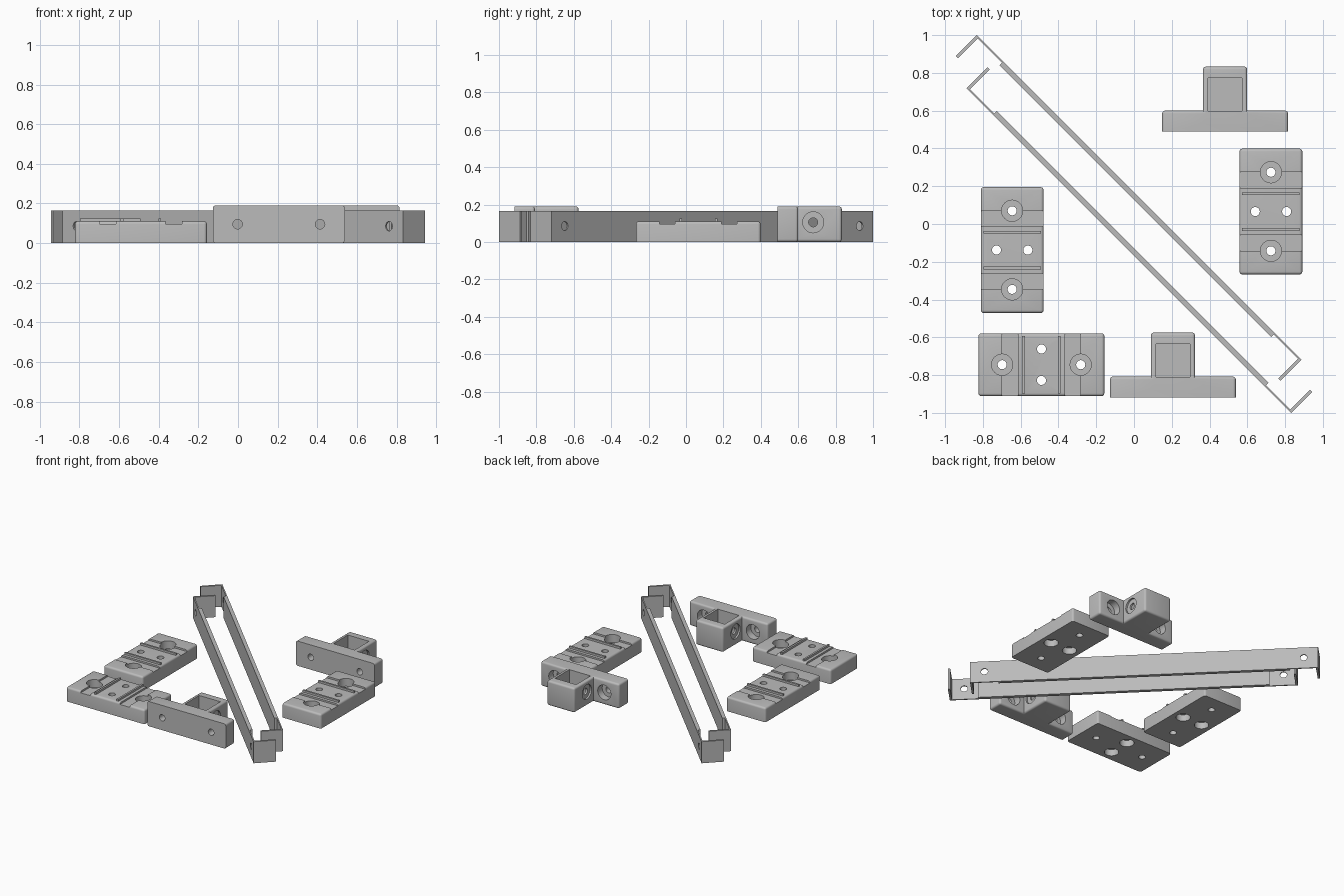
import bpy, bmesh, math
from mathutils import Matrix, Vector

cube = bpy.data.objects.get("Cube")
if cube:
    bpy.data.objects.remove(cube, do_unlink=True)

grey = bpy.data.materials.new("plain grey")
grey.use_nodes = True
colour = (0.5, 0.5, 0.5, 1)
grey.diffuse_color = colour
grey.node_tree.nodes["Principled BSDF"].inputs["Base Color"].default_value = colour


def add(name, bm):
    bmesh.ops.recalc_face_normals(bm, faces=bm.faces[:])
    mesh = bpy.data.meshes.new(name)
    bm.to_mesh(mesh)
    bm.free()
    obj = bpy.data.objects.new(name, mesh)
    bpy.context.collection.objects.link(obj)
    return obj


def block(name, low, high, rounding=0):
    """Box between two corners; every edge off the bottom face can be rounded."""
    low, high = Vector(low), Vector(high)
    bm = bmesh.new()
    bmesh.ops.create_cube(bm, size=1)
    for v in bm.verts:
        v.co = Vector((v.co[i] * (high - low)[i] + (low + high)[i] / 2 for i in range(3)))
    if rounding:
        edges = [e for e in bm.edges if max(v.co.z for v in e.verts) > low.z + 0.001]
        bmesh.ops.bevel(bm, geom=edges, offset=rounding, segments=4,
                        profile=0.5, affect='EDGES')
    return add(name, bm)


def rod(start, end, radius):
    """Cylinder between two points, used as a drill."""
    start, end = Vector(start), Vector(end)
    axis = end - start
    turn = axis.to_track_quat('Z', 'Y').to_matrix().to_4x4()
    bm = bmesh.new()
    bmesh.ops.create_cone(bm, cap_ends=True, segments=40, radius1=radius, radius2=radius,
                          depth=axis.length,
                          matrix=Matrix.Translation((start + end) / 2) @ turn)
    return add("drill", bm)


def combine(obj, tools, operation):
    for tool in tools:
        tool.hide_render = True
        mod = obj.modifiers.new("shape", 'BOOLEAN')
        mod.operation, mod.solver, mod.object = operation, 'EXACT', tool
    bpy.context.view_layer.update()
    result = bpy.data.meshes.new_from_object(
        obj.evaluated_get(bpy.context.evaluated_depsgraph_get()))
    obj.modifiers.clear()
    obj.data = result
    for tool in tools:
        bpy.data.objects.remove(tool, do_unlink=True)


def finish(obj):
    obj.data.materials.clear()
    obj.data.materials.append(grey)
    bpy.ops.object.select_all(action='DESELECT')
    obj.select_set(True)
    bpy.context.view_layer.objects.active = obj
    bpy.ops.object.shade_smooth_by_angle(angle=math.radians(35))


def place(obj, location, turn=(0, 0, 0)):
    obj.location = location
    obj.rotation_euler = [math.radians(a) for a in turn]


def twin(obj, name):
    copy = obj.copy()
    copy.name = name
    bpy.context.collection.objects.link(copy)
    return copy


HOLE, BORE, SPACING = 0.024, 0.056, 0.208
SIDES = (-1, 1)

# Clamp plate: rounded slab, shallow grooves, screw holes and gripping ridges
plate = block("left_clamp_plate", (-0.166, -0.333, 0), (0.166, 0.333, 0.11), 0.015)
cuts, ridges = [], []
for s in SIDES:
    near, far = sorted((s * 0.125, s * SPACING))
    cuts += [
        block("groove", (-0.3, near, 0.097), (0.3, far, 0.2)),
        rod((0, s * SPACING, 0.05), (0, s * SPACING, 0.2), BORE),
        rod((0, s * SPACING, -0.1), (0, s * SPACING, 0.2), HOLE),
        rod((s * 0.083, 0, -0.1), (s * 0.083, 0, 0.2), HOLE),
        rod((s * 0.083, 0, -0.1), (s * 0.083, 0, 0.05), 0.05),
    ]
    ridges.append(block("ridge", (-0.152, s * 0.095 - 0.007, 0.09),
                        (0.152, s * 0.095 + 0.007, 0.125)))
combine(plate, cuts, 'DIFFERENCE')
combine(plate, ridges, 'UNION')
finish(plate)
place(plate, (-0.645, -0.138, 0))
place(twin(plate, "right_clamp_plate"), (0.725, 0.066, 0))
place(twin(plate, "front_clamp_plate"), (-0.49, -0.745, 0), (0, 0, 90))

# T bracket: mounting bar with a hollow post, modelled standing on its mounting face
bracket = block("back_bracket", (-0.333, -0.095, 0), (0.333, 0.095, 0.11), 0.015)
post = block("post", (-0.117, -0.095, 0.04), (0.117, 0.095, 0.343), 0.015)
combine(bracket, [post], 'UNION')
cuts = [block("pocket", (-0.09, -0.2, 0.108), (0.09, 0.068, 0.282))]
for s in SIDES:
    cuts += [
        rod((s * SPACING, 0, 0.055), (s * SPACING, 0, 0.2), BORE),
        rod((s * SPACING, 0, -0.1), (s * SPACING, 0, 0.2), HOLE),
        rod((s * 0.104, -0.01, 0.19), (s * 0.2, -0.01, 0.19), BORE),
        rod((s * 0.05, -0.01, 0.19), (s * 0.2, -0.01, 0.19), HOLE),
    ]
combine(bracket, cuts, 'DIFFERENCE')
finish(bracket)
place(bracket, (0.482, 0.49, 0.095), (-90, 0, 0))
place(twin(bracket, "front_bracket"), (0.206, -0.918, 0.095), (-90, 0, 0))

# Diagonal rail: long strip with thinned ends and hooked tips, mirrored end to end
END, THICK = 1.2155, 1.0175
half = [(END, 0), (END, -0.157), (END - 0.016, -0.157), (END - 0.016, -0.009),
        (THICK, -0.009), (THICK, -0.027)]
outline = half + [(-x, y) for x, y in reversed(half)]
bm = bmesh.new()
face = bm.faces.new([bm.verts.new((x, y, 0)) for x, y in outline])
sweep = bmesh.ops.extrude_face_region(bm, geom=[face])
bmesh.ops.translate(bm, vec=(0, 0, 0.165),
                    verts=[g for g in sweep["geom"] if isinstance(g, bmesh.types.BMVert)])
rail = add("upper_rail", bm)
combine(rail, [rod((s * 1.115, -0.05, 0.085), (s * 1.115, 0.05, 0.085), HOLE)
               for s in SIDES], 'DIFFERENCE')
finish(rail)
along, out = -0.0805, 0.118
x, y = (along + out) / math.sqrt(2), (out - along) / math.sqrt(2)
place(rail, (x, y, 0), (0, 0, -45))
place(twin(rail, "lower_rail"), (-x, -y, 0), (0, 0, 135))
